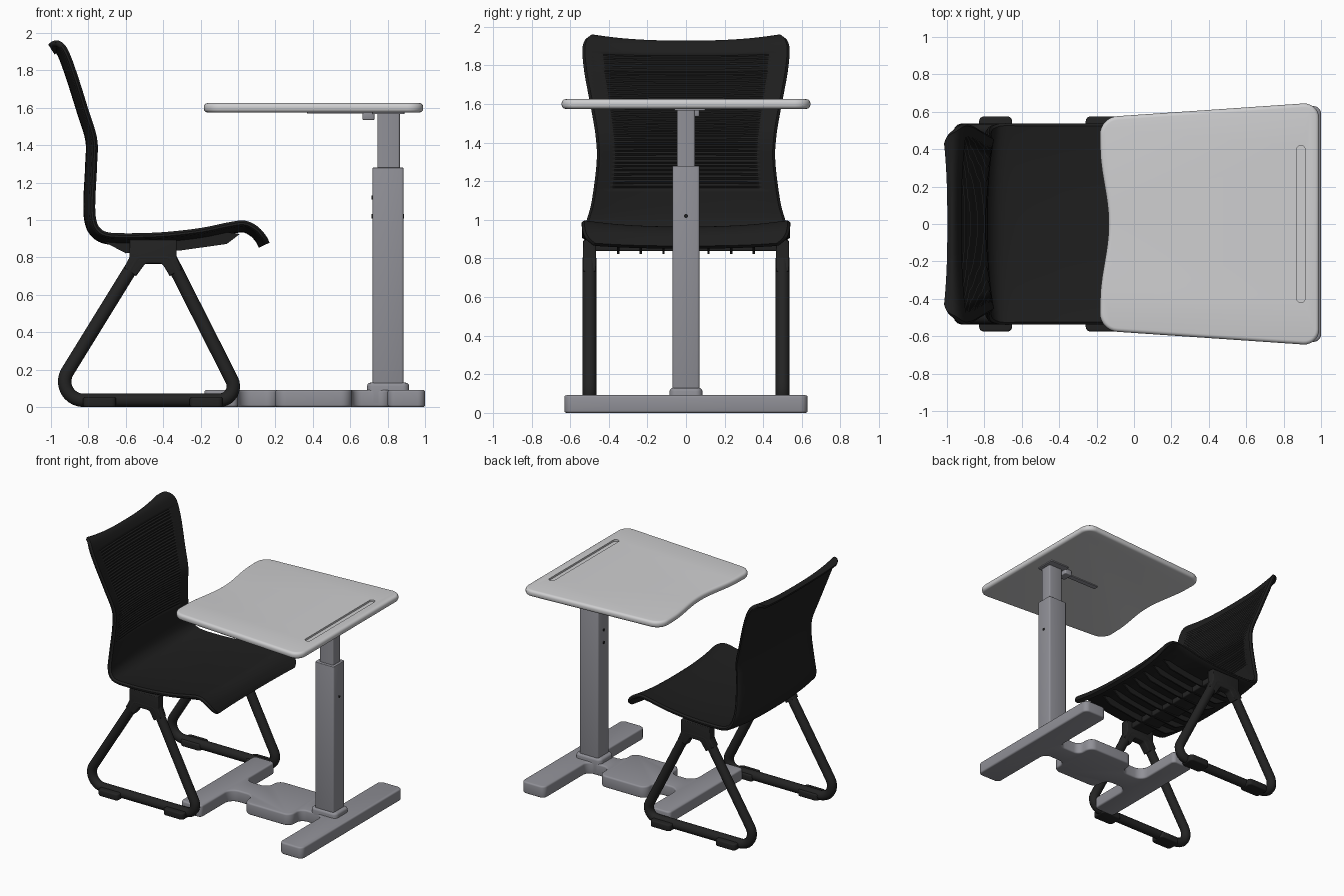
import bpy, bmesh, math
from mathutils import Vector

if "Cube" in bpy.data.objects:
    bpy.data.objects.remove(bpy.data.objects["Cube"])


def material(name, rgb):
    m = bpy.data.materials.new(name)
    m.diffuse_color = (*rgb, 1)
    m.use_nodes = True
    m.node_tree.nodes["Principled BSDF"].inputs["Base Color"].default_value = m.diffuse_color
    return m


TOP = material("light grey laminate", (0.62, 0.62, 0.63))
METAL = material("grey metal", (0.28, 0.28, 0.31))
BLACK = material("black plastic", (0.013, 0.013, 0.013))
FRAME = material("dark frame", (0.017, 0.017, 0.017))


def finish(name, bm, mat, angle=35):
    bmesh.ops.recalc_face_normals(bm, faces=bm.faces)
    me = bpy.data.meshes.new(name)
    bm.to_mesh(me)
    bm.free()
    ob = bpy.data.objects.new(name, me)
    bpy.context.collection.objects.link(ob)
    me.materials.append(mat)
    smooth(ob, angle)
    return ob


def smooth(ob, angle=35):
    bpy.ops.object.select_all(action='DESELECT')
    ob.select_set(True)
    bpy.context.view_layer.objects.active = ob
    bpy.ops.object.shade_smooth_by_angle(angle=math.radians(angle))


def rounded(pts, n=7):
    """Closed polygon of (x, y, radius) with its corners rounded."""
    out = []
    for i, (x, y, r) in enumerate(pts):
        p = Vector((x, y))
        if r == 0:
            out.append(p)
            continue
        a = (Vector(pts[i - 1][:2]) - p).normalized()
        b = (Vector(pts[(i + 1) % len(pts)][:2]) - p).normalized()
        half = a.angle(b) / 2
        c = p + (a + b).normalized() * (r / math.sin(half))
        t = r / math.tan(half)
        va, vb = p + a * t - c, p + b * t - c
        out += [c + va.slerp(vb, k / n).normalized() * r for k in range(n + 1)]
    return out


def mirrored(half):
    return half + [(x, -y, r) for x, y, r in reversed(half)]


def rect(x0, x1, y0, y1, r):
    return [(x0, y0, r), (x1, y0, r), (x1, y1, r), (x0, y1, r)]


def prism(name, pts, lo, hi, mat, bevel=0.0, axis='z', seg=3):
    """Extrude an outline along z (outline in xy) or along y (outline in xz)."""
    bm = bmesh.new()

    def place(p, h):
        return (p[0], p[1], h) if axis == 'z' else (p[0], h, p[1])
    face = bm.faces.new([bm.verts.new(place(p, lo)) for p in pts])
    ext = bmesh.ops.extrude_face_region(bm, geom=[face])
    d = Vector(place((0, 0), hi - lo))
    bmesh.ops.translate(bm, vec=d, verts=[v for v in ext['geom'] if isinstance(v, bmesh.types.BMVert)])
    bmesh.ops.recalc_face_normals(bm, faces=bm.faces)
    if bevel:
        k = 2 if axis == 'z' else 1
        rims = [e for e in bm.edges if abs(e.verts[0].co[k] - e.verts[1].co[k]) < 1e-6]
        bmesh.ops.bevel(bm, geom=rims, offset=bevel, segments=seg, profile=0.5,
                        affect='EDGES', clamp_overlap=True)
    return finish(name, bm, mat)


# ---- desk top with a wavy near edge and a pencil groove
wave = [(-0.158 + 0.023 * math.cos(math.pi * y / 0.42), y, 0)
        for y in [0.42 - 0.035 * i for i in range(25)]]
outline = [(0.99, 0.65, 0.08), (-0.185, 0.57, 0.10)] + wave + [(-0.185, -0.57, 0.10), (0.99, -0.65, 0.08)]
desk = prism("desk_top", rounded(outline), 1.575, 1.625, TOP, 0.02, seg=4)
cutter = prism("groove_cutter", rounded(rect(0.87, 0.915, -0.42, 0.42, 0.022)), 1.611, 1.7, TOP)
cutter.hide_render = True
mod = desk.modifiers.new("groove", 'BOOLEAN')
mod.object, mod.operation, mod.solver = cutter, 'DIFFERENCE', 'EXACT'
bpy.context.view_layer.objects.active = desk
bpy.ops.object.modifier_apply(modifier="groove")
bpy.data.objects.remove(cutter)
smooth(desk)

# ---- desk column, mount and height lever
prism("lower_column", rounded(rect(0.72, 0.885, -0.07, 0.07, 0.012), 3), 0.1, 1.28, METAL, 0.004)
prism("upper_column", rounded(rect(0.745, 0.865, -0.047, 0.047, 0.01), 3), 1.2, 1.576, METAL)
prism("column_collar", rounded(rect(0.69, 0.915, -0.085, 0.085, 0.035)), 0.004, 0.13, METAL, 0.018)
prism("mount_plate", rounded(rect(0.72, 0.89, -0.06, 0.10, 0.01), 3), 1.567, 1.578, METAL)
prism("lever_rail", rounded(rect(0.37, 0.78, -0.02, 0.02, 0.008), 3), 1.568, 1.578, METAL)
prism("height_lever", rounded(rect(0.665, 0.73, -0.02, 0.07, 0.01), 3), 1.535, 1.577, METAL, 0.006)
for i, (x, z) in enumerate([(0.884, 1.02), (0.719, 1.02), (0.719, 1.12)]):
    bpy.ops.mesh.primitive_cylinder_add(vertices=12, radius=0.011, depth=0.008,
                                        location=(x, 0, z), rotation=(0, math.pi / 2, 0))
    hole = bpy.context.object
    hole.name = f"column_hole_{i + 1}"
    hole.data.materials.append(BLACK)

# ---- floor base: cross foot, footplate and rear bar in one outline
base = [(1.0, 0.63, 0.04), (0.8, 0.63, 0.04), (0.8, 0.085, 0.05), (0.61, 0.085, 0.05),
        (0.61, 0.22, 0.06), (0.2, 0.22, 0.06), (0.2, 0.09, 0.06), (0.0, 0.09, 0.07),
        (0.0, 0.462, 0.03), (-0.18, 0.462, 0.03)]
prism("desk_base", rounded(mirrored(base)), 0, 0.092, METAL, 0.012)

# ---- chair shell: centre-line (x, z, half width) swept from the top of the back to the seat lip
path = [(-0.998, 1.912, 0.43), (-0.968, 1.928, 0.49), (-0.935, 1.89, 0.522), (-0.89, 1.77, 0.515),
        (-0.83, 1.58, 0.48), (-0.785, 1.43, 0.455), (-0.785, 1.3, 0.45), (-0.795, 1.1, 0.475),
        (-0.79, 1.0, 0.50), (-0.765, 0.94, 0.515), (-0.71, 0.905, 0.525), (-0.6, 0.897, 0.525),
        (-0.4, 0.903, 0.525), (-0.2, 0.925, 0.525), (-0.05, 0.955, 0.527), (0.03, 0.965, 0.527),
        (0.085, 0.94, 0.525), (0.122, 0.90, 0.51), (0.14, 0.865, 0.47)]


def catmull(points, step=0.01):
    P = [Vector(p) for p in points]
    P = [2 * P[0] - P[1]] + P + [2 * P[-1] - P[-2]]
    out = []
    for a, b, c, d in zip(P, P[1:], P[2:], P[3:]):
        n = max(2, round((c - b).length / step))
        for k in range(n):
            t = k / n
            out.append(0.5 * (2 * b + (c - a) * t + (2 * a - 5 * b + 4 * c - d) * t * t
                              + (3 * b - a - 3 * c + d) * t ** 3))
    return out + [P[-2]]


rows = catmull(path)
COLS, THICK, BOW = 28, 0.032, 0.032
bm = bmesh.new()
rings = []
for i, p in enumerate(rows):
    tan = rows[min(i + 1, len(rows) - 1)] - rows[max(i - 1, 0)]
    nrm = Vector((-tan.y, tan.x)).normalized()      # towards the sitter
    ribbed = 1.15 < p.y < 1.86 and i % 2 == 0

    def vert(y, off):
        return bm.verts.new((p.x + nrm.x * off, y, p.y + nrm.y * off))
    us = [-1 + 2 * k / COLS for k in range(COLS + 1)]
    ring = [vert(u * p.z, BOW * abs(u) ** 2.5 - (0.007 if ribbed and abs(u) < 0.88 else 0)) for u in us]
    ring.append(vert(p.z + 0.013, BOW - THICK * 0.35))
    ring.append(vert(p.z + 0.013, BOW - THICK * 0.7))
    ring += [vert(u * p.z, BOW * abs(u) ** 2.5 - THICK) for u in reversed(us)]
    ring.append(vert(-p.z - 0.013, BOW - THICK * 0.7))
    ring.append(vert(-p.z - 0.013, BOW - THICK * 0.35))
    rings.append(ring)
for a, b in zip(rings, rings[1:]):
    for k in range(len(a)):
        j = (k + 1) % len(a)
        bm.faces.new((a[k], a[j], b[j], b[k]))
bm.faces.new(rings[0])
bm.faces.new(rings[-1])
finish("chair_shell", bm, BLACK, 45)

# ---- stiffening ribs and cross bar under the seat
rib = [(-0.72, 0.885), (-0.6, 0.822), (-0.3, 0.838), (-0.06, 0.872), (0.01, 0.925),
       (-0.06, 0.935), (-0.2, 0.905), (-0.4, 0.885), (-0.6, 0.88)]
for i in range(7):
    y = (i - 3) * 0.117
    prism(f"seat_rib_{i + 1}", rib, y - 0.006, y + 0.006, BLACK, axis='y')
prism("seat_cross_bar", rounded(rect(-0.53, -0.37, -0.5, 0.5, 0.01), 3), 0.838, 0.885, FRAME, 0.008)

# ---- sled legs, top brackets and floor pads on both sides
loop = rounded([(-0.535, 0.80, 0.03), (-1.006, 0.036, 0.10), (0.022, 0.036, 0.075), (-0.365, 0.80, 0.03)], 10)
bracket = rounded([(-0.58, 0.895, 0), (-0.58, 0.80, 0.03), (-0.61, 0.745, 0), (-0.545, 0.70, 0),
                   (-0.495, 0.768, 0.03), (-0.405, 0.768, 0.03), (-0.365, 0.70, 0),
                   (-0.30, 0.735, 0), (-0.328, 0.80, 0.03), (-0.328, 0.895, 0)], 5)
for side, s in (("near", -1), ("far", 1)):
    cu = bpy.data.curves.new(f"{side}_leg_loop", 'CURVE')
    cu.dimensions = '3D'
    cu.bevel_depth, cu.bevel_resolution = 0.036, 4
    sp = cu.splines.new('POLY')
    sp.points.add(len(loop) - 1)
    for q, p in zip(sp.points, loop):
        q.co = (p.x, s * 0.5, p.y, 1)
    sp.use_cyclic_u = True
    leg = bpy.data.objects.new(f"{side}_leg_loop", cu)
    bpy.context.collection.objects.link(leg)
    bpy.ops.object.select_all(action='DESELECT')
    leg.select_set(True)
    bpy.context.view_layer.objects.active = leg
    bpy.ops.object.convert(target='MESH')
    leg = bpy.context.object
    leg.data.materials.clear()
    leg.data.materials.append(FRAME)
    smooth(leg, 50)
    prism(f"{side}_leg_bracket", bracket, s * 0.5 - 0.034, s * 0.5 + 0.034, FRAME, 0.008, axis='y')
    ys = sorted((s * 0.455, s * 0.575))
    for part, x in (("back", -0.74), ("front", -0.17)):
        prism(f"{side}_{part}_foot_pad", rounded(rect(x - 0.088, x + 0.088, *ys, 0.025), 4),
              0, 0.052, FRAME, 0.01)
